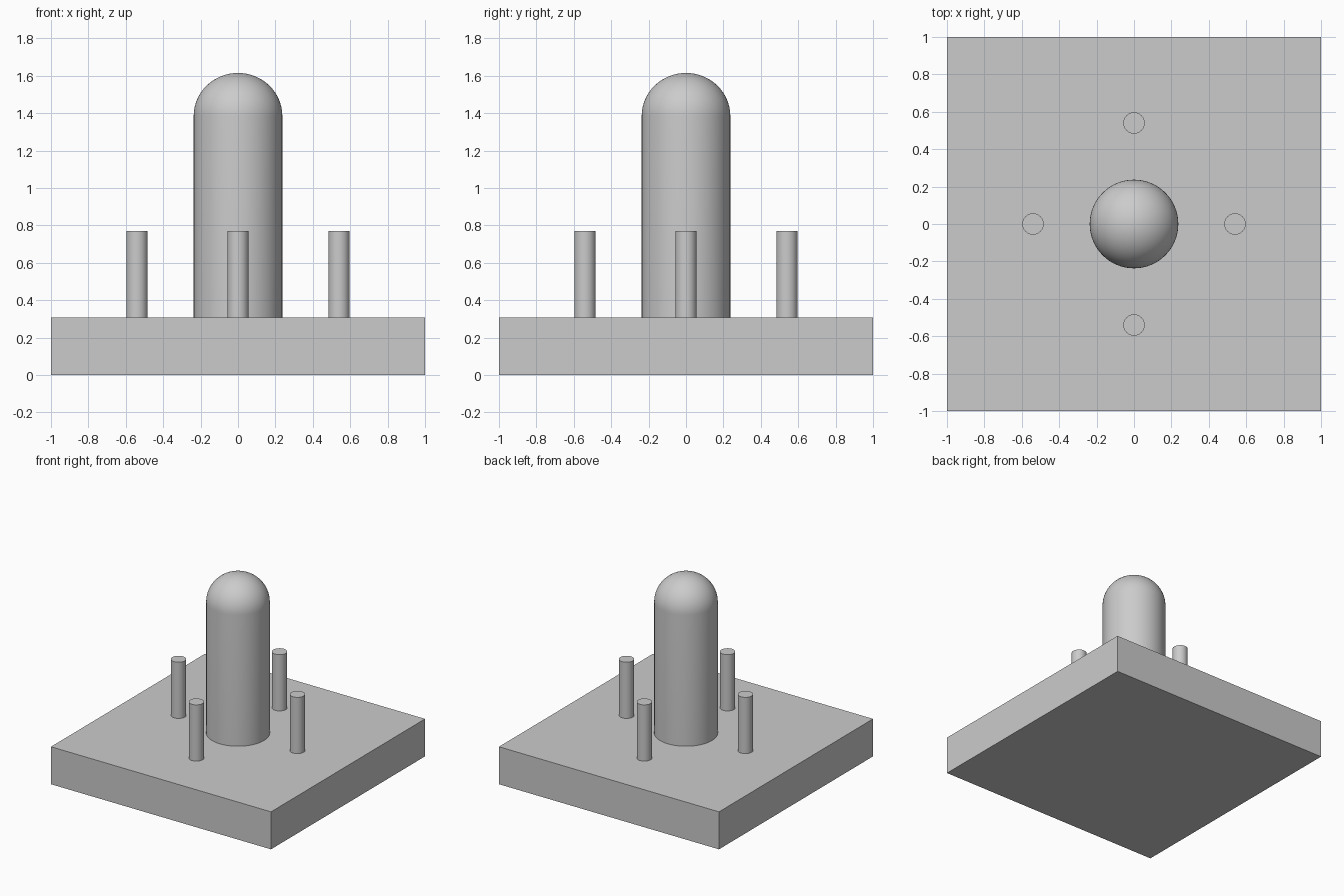
import bpy, bmesh, math

cube = bpy.data.objects.get("Cube")
if cube:
    bpy.data.objects.remove(cube, do_unlink=True)

grey = bpy.data.materials.new("light_grey")
grey.use_nodes = True
colour = (0.6, 0.6, 0.6, 1)
grey.diffuse_color = colour
grey.node_tree.nodes["Principled BSDF"].inputs["Base Color"].default_value = colour

BASE_TOP = 0.308


def smooth(obj):
    bpy.ops.object.select_all(action='DESELECT')
    obj.select_set(True)
    bpy.context.view_layer.objects.active = obj
    bpy.ops.object.shade_smooth_by_angle(angle=math.radians(30))


def lathe(name, profile, sides, location):
    """Spin an (r, z) profile around the z axis."""
    bm = bmesh.new()
    verts = [bm.verts.new((r, 0, z)) for r, z in profile]
    edges = [bm.edges.new(pair) for pair in zip(verts, verts[1:])]
    bmesh.ops.spin(bm, geom=verts + edges, cent=(0, 0, 0), axis=(0, 0, 1),
                   angle=math.tau, steps=sides, use_merge=True)
    bmesh.ops.remove_doubles(bm, verts=bm.verts, dist=0.0001)
    bmesh.ops.recalc_face_normals(bm, faces=bm.faces)
    mesh = bpy.data.meshes.new(name)
    bm.to_mesh(mesh)
    bm.free()
    mesh.materials.append(grey)
    obj = bpy.data.objects.new(name, mesh)
    obj.location = location
    bpy.context.collection.objects.link(obj)
    smooth(obj)
    return obj


# Square base slab
bpy.ops.mesh.primitive_cube_add(size=1, location=(0, 0, BASE_TOP / 2))
base = bpy.context.object
base.name = "base_slab"
base.scale = (2, 2, BASE_TOP)
base.data.materials.append(grey)

# Central column with a rounded top
radius, shoulder, dome = 0.237, 1.077, 0.23
arc = [(radius * math.cos(a), shoulder + dome * math.sin(a))
       for a in (math.pi / 2 * i / 16 for i in range(17))]
lathe("domed_column", [(0, 0), (radius, 0)] + arc, 64, (0, 0, BASE_TOP))

# Four flat-topped posts around the column
post = [(0, 0), (0.057, 0), (0.057, 0.462), (0, 0.462)]
for side, (x, y) in {"front": (0, -1), "back": (0, 1),
                     "left": (1, 0), "right": (-1, 0)}.items():
    lathe(side + "_post", post, 48, (x * 0.54, y * 0.54, BASE_TOP))
